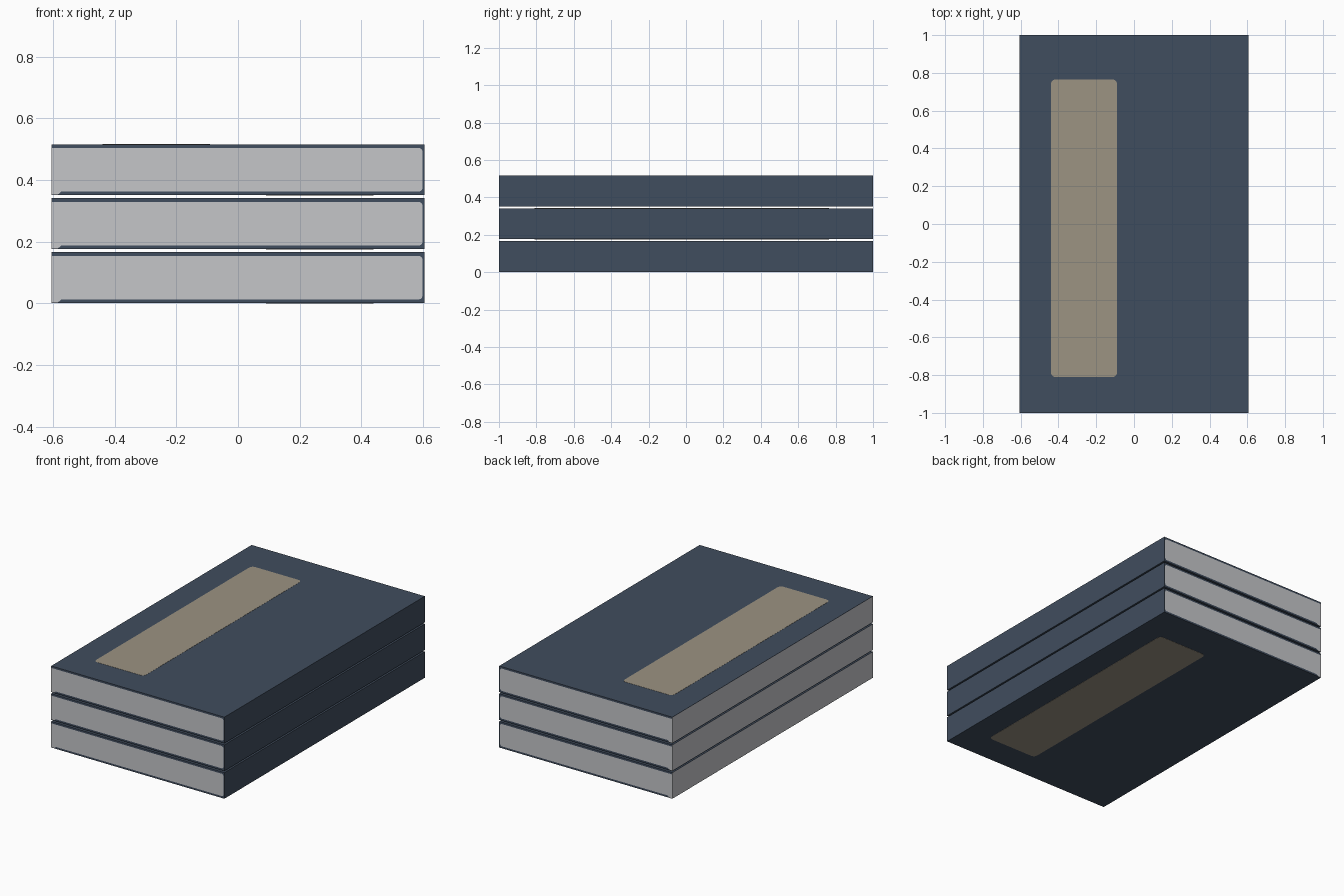
import bpy, bmesh, math

if "Cube" in bpy.data.objects:
    bpy.data.objects.remove(bpy.data.objects["Cube"])


def srgb(r, g, b):
    f = lambda c: c / 12.92 if c <= 0.04045 else ((c + 0.055) / 1.055) ** 2.4
    return (f(r / 255), f(g / 255), f(b / 255), 1.0)


def material(name, rgb):
    m = bpy.data.materials.new(name)
    m.diffuse_color = srgb(*rgb)
    m.use_nodes = True
    m.node_tree.nodes["Principled BSDF"].inputs["Base Color"].default_value = m.diffuse_color
    return m


NAVY = material("navy cover", (64, 77, 94))
PAPER = material("grey paper", (197, 198, 201))
TAN = material("tan label", (156, 147, 130))


def extrude(name, points, axis, start, end, mat):
    """Extrude a 2D outline along y (points are x, z) or along z (points are x, y)."""
    place = (lambda a, b, t: (a, t, b)) if axis == "y" else (lambda a, b, t: (a, b, t))
    bm = bmesh.new()
    low = [bm.verts.new(place(a, b, start)) for a, b in points]
    high = [bm.verts.new(place(a, b, end)) for a, b in points]
    bm.faces.new(low)
    bm.faces.new(high)
    n = len(points)
    for i in range(n):
        j = (i + 1) % n
        bm.faces.new((low[i], low[j], high[j], high[i]))
    bmesh.ops.recalc_face_normals(bm, faces=bm.faces)
    me = bpy.data.meshes.new(name)
    bm.to_mesh(me)
    bm.free()
    me.materials.append(mat)
    ob = bpy.data.objects.new(name, me)
    bpy.context.collection.objects.link(ob)
    return ob


def arc(cx, cy, r, a0, a1, steps=5):
    return [(cx + r * math.cos(math.radians(a0 + (a1 - a0) * i / steps)),
             cy + r * math.sin(math.radians(a0 + (a1 - a0) * i / steps)))
            for i in range(steps + 1)]


W, H, T = 0.605, 0.165, 0.012     # half width, book height, board thickness
PITCH = 0.175
SPINE = W - 0.007                 # inner face of the spine
SKIN = 0.0015                     # thin board edge at the opening side
R = 0.012

# Inner outline shared by cover and pages, from bottom opening edge round to the top
inner = ([(-W, SKIN), (-0.585, SKIN), (-0.572, T)]
         + arc(SPINE - R, T + R, R, -90, 0)
         + arc(SPINE - R, H - T - R, R, 0, 90)
         + [(-W + 0.002, H - T), (-W + 0.002, H - SKIN), (-W, H - SKIN)])

# Rounded label outline
x0, x1, y0, y1, r = -0.44, -0.09, -0.81, 0.765, 0.025
label = (arc(x1 - r, y1 - r, r, 0, 90) + arc(x0 + r, y1 - r, r, 90, 180)
         + arc(x0 + r, y0 + r, r, 180, 270) + arc(x1 - r, y0 + r, r, 270, 360))
back_label = [(-x, y) for x, y in label]

for i, book in enumerate(("bottom", "middle", "top")):
    z = i * PITCH + 0.001
    up = lambda pts: [(a, b + z) for a, b in pts]
    # Page block, with its fore edge covering the opening side
    extrude(book + "_pages", up(inner), "y", -1, 1, PAPER)
    # Wrap-around cover with spine on the right
    outer = [(-W, H), (W, H), (W, 0), (-W, 0)]
    extrude(book + "_cover", up(inner + outer), "y", -1, 1, NAVY)
    # Label plates on the front and back boards
    extrude(book + "_front_label", label, "z", z + H - 0.001, z + H + 0.001, TAN)
    extrude(book + "_back_label", back_label, "z", z - 0.001, z + 0.001, TAN)
